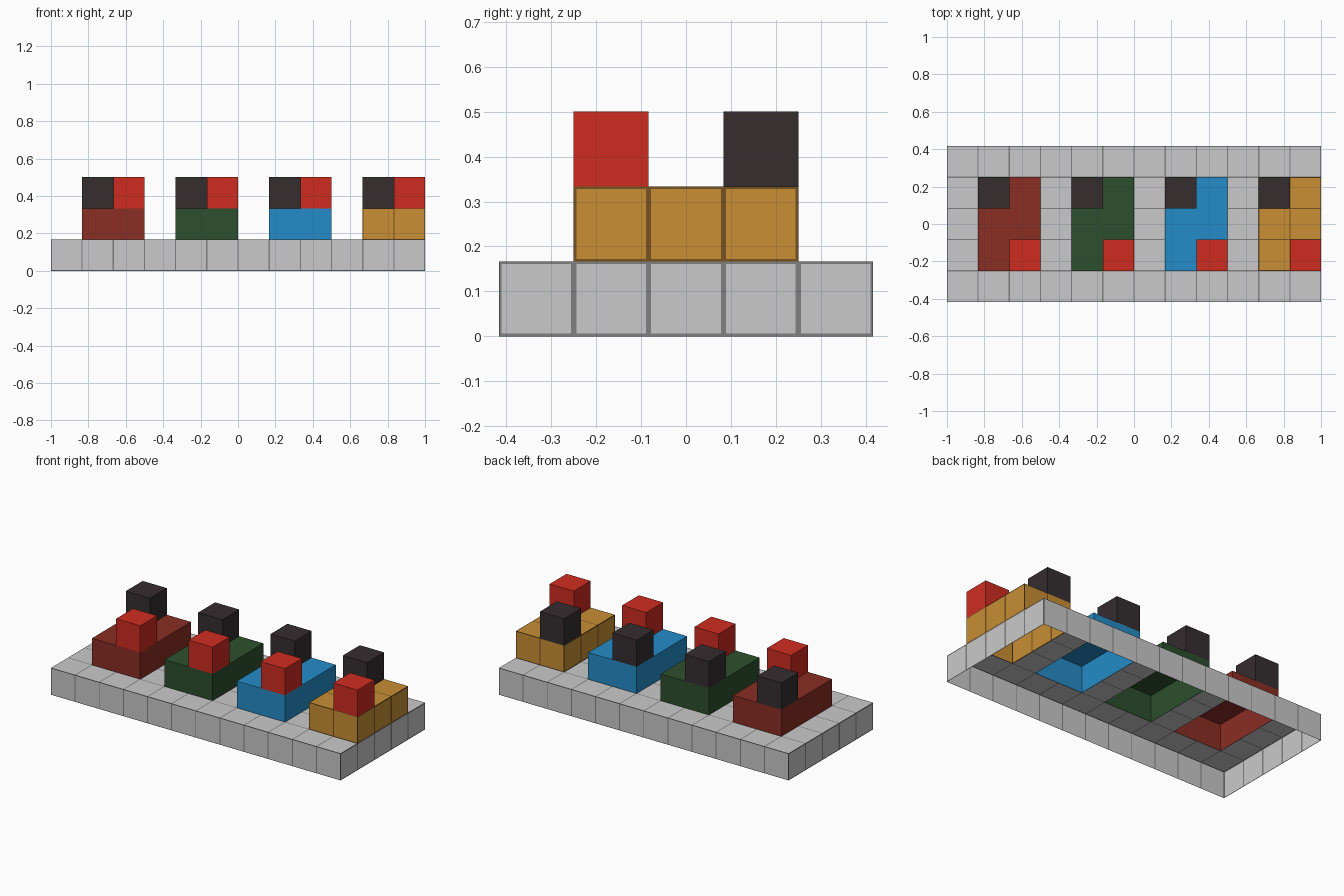
import bpy, bmesh
from mathutils import Vector

if "Cube" in bpy.data.objects:
    bpy.data.objects.remove(bpy.data.objects["Cube"])

U = 1 / 6  # edge of one cube cell


def material(name, hex_colour):
    def linear(c):
        return c / 12.92 if c <= 0.04045 else ((c + 0.055) / 1.055) ** 2.4
    m = bpy.data.materials.new(name)
    rgb = [linear(int(hex_colour[i:i + 2], 16) / 255) for i in (0, 2, 4)]
    m.diffuse_color = (*rgb, 1)
    m.use_nodes = True
    m.node_tree.nodes["Principled BSDF"].inputs["Base Color"].default_value = m.diffuse_color
    return m


GREY = material("light grey", "CACACA")
GREY_EDGE = material("dark grey", "808080")
MAROON = material("maroon", "8A2E24")
GREEN = material("dark green", "2C4F2D")
BLUE = material("blue", "248CC8")
OCHRE = material("ochre", "C88F34")
OCHRE_EDGE = material("brown", "765220")
RED = material("red", "CF2C21")
BLACK = material("charcoal", "352D2F")


def cells(x0, y0, z, nx=1, ny=1):
    return {(x0 + i, y0 + j, z) for i in range(nx) for j in range(ny)}


# Parts as sets of cube cells: name, cells, face colour, border colour
parts = [("base", cells(0, 0, 0, 12, 5), GREY, GREY_EDGE)]
blocks = [("maroon", MAROON, None), ("green", GREEN, None),
          ("blue", BLUE, None), ("ochre", OCHRE, OCHRE_EDGE)]
for i, (name, mat, edge) in enumerate(blocks):
    x = 1 + 3 * i
    parts.append((name + "_block", cells(x, 1, 1, 2, 3), mat, edge))
    parts.append((name + "_black_cube", cells(x, 3, 2), BLACK, None))
    parts.append((name + "_red_cube", cells(x + 1, 1, 2), RED, None))

filled = set().union(*(p[1] for p in parts))


def build(name, part_cells, mat, edge):
    """Outer skin of the cells: only faces that border empty space, no underside."""
    bm = bmesh.new()
    corners = {}

    def vert(p):
        key = tuple(round(c * 2) for c in p)
        if key not in corners:
            corners[key] = bm.verts.new(((p[0] - 6) * U, (p[1] - 2.5) * U, p[2] * U))
        return corners[key]

    for c in sorted(part_cells):
        for axis in range(3):
            for sign in (-1, 1):
                n = Vector((0, 0, 0))
                n[axis] = sign
                neighbour = tuple(int(a + b) for a, b in zip(c, n))
                if neighbour in filled or neighbour[2] < 0:
                    continue
                a = Vector((0, 0, 0))
                a[(axis + 1) % 3] = 1
                b = n.cross(a)
                mid = Vector(c) + Vector((.5, .5, .5)) + n / 2
                bm.faces.new([vert(mid + (a * s + b * t) / 2)
                              for s, t in ((-1, -1), (1, -1), (1, 1), (-1, 1))])
    bm.normal_update()
    # Painted border round each cell face, wider on the two ends
    if edge:
        for ends, width in ((True, 0.008), (False, 0.0045)):
            faces = [f for f in bm.faces if f.material_index == 0
                     and f.calc_area() > 0.9 * U * U
                     and (abs(f.normal.x) > 0.5) == ends]
            rim = bmesh.ops.inset_individual(bm, faces=faces, thickness=width)["faces"]
            for f in rim:
                f.material_index = 1
    me = bpy.data.meshes.new(name)
    bm.to_mesh(me)
    bm.free()
    me.materials.append(mat)
    if edge:
        me.materials.append(edge)
    bpy.context.collection.objects.link(bpy.data.objects.new(name, me))


for part in parts:
    build(*part)
